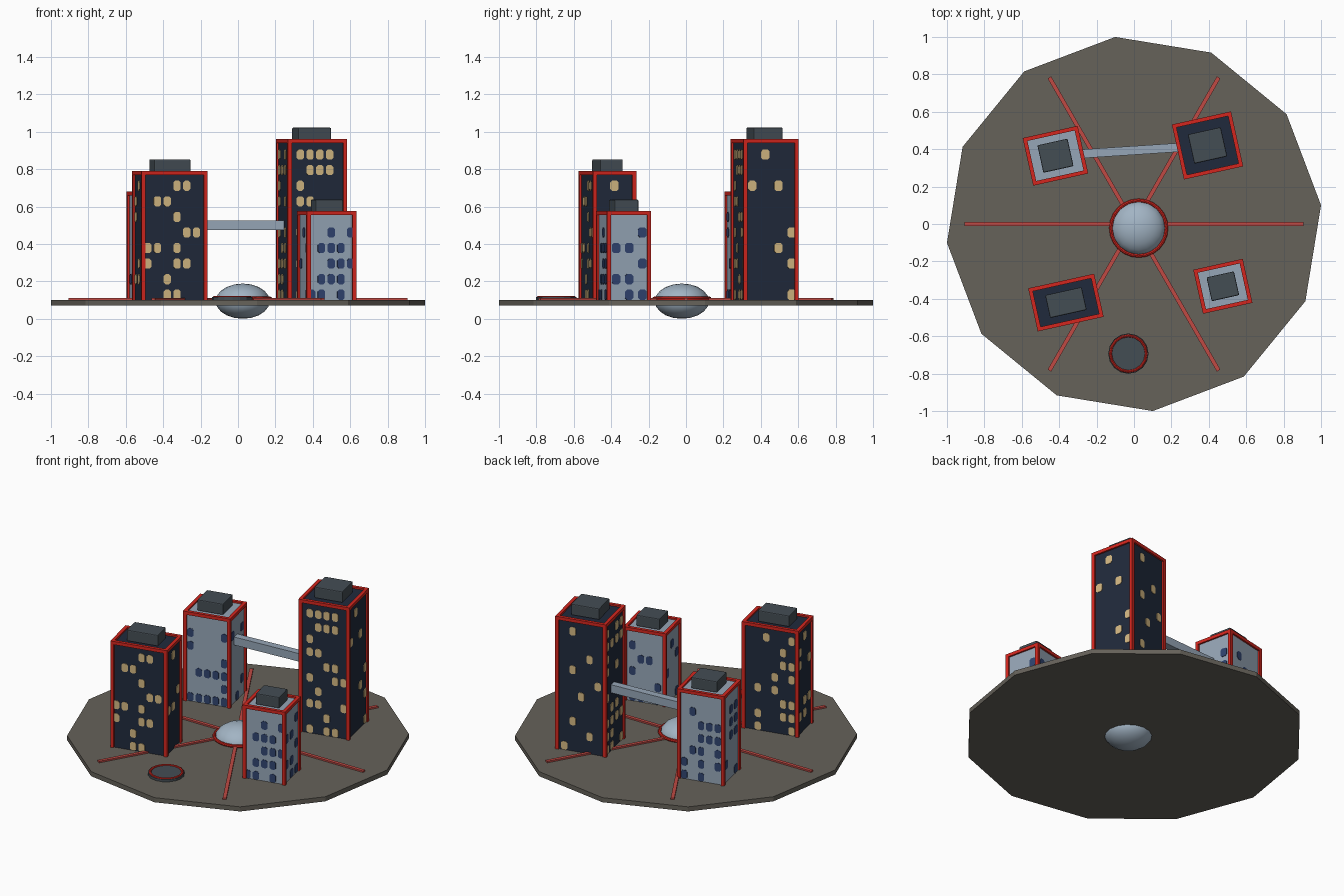
import bpy, bmesh, math, random
from mathutils import Vector, Matrix

if "Cube" in bpy.data.objects:
    bpy.data.objects.remove(bpy.data.objects["Cube"])

random.seed(4)
TURN = math.radians(12.5)
GROUND = 0.10


def mat(name, *rgb):
    m = bpy.data.materials.new(name)
    lin = [((c / 255 + 0.055) / 1.055) ** 2.4 if c > 10 else c / 255 / 12.92 for c in rgb]
    m.diffuse_color = (*lin, 1)
    m.use_nodes = True
    m.node_tree.nodes["Principled BSDF"].inputs["Base Color"].default_value = m.diffuse_color
    return m


RED = mat("trim red", 212, 38, 30)
ROAD = mat("faded road red", 192, 74, 68)
PLATE = mat("warm grey base", 102, 98, 90)
DARK = mat("dark navy wall", 32, 42, 60)
LIGHT = mat("pale blue grey wall", 150, 166, 183)
GLASS = mat("dome blue grey", 162, 180, 196)
ROOF = mat("slate roof", 68, 77, 84)
LIT = mat("lit window", 212, 184, 130)
BLUE = mat("blue window", 48, 68, 112)


def finish(bm, name, material, matrix=Matrix()):
    bmesh.ops.recalc_face_normals(bm, faces=bm.faces)
    me = bpy.data.meshes.new(name)
    bm.to_mesh(me)
    bm.free()
    me.materials.append(material)
    ob = bpy.data.objects.new(name, me)
    ob.matrix_world = matrix
    bpy.context.collection.objects.link(ob)
    return ob


def add_box(bm, c, s):
    bmesh.ops.create_cube(bm, size=1, matrix=Matrix.Translation(c) @ Matrix.Diagonal((*s, 1)))


def box(name, c, s, material, matrix=Matrix(), bevel=0):
    bm = bmesh.new()
    add_box(bm, c, s)
    if bevel:
        bmesh.ops.bevel(bm, geom=bm.edges[:], offset=bevel, segments=2, profile=0.5, affect='EDGES')
    return finish(bm, name, material, matrix)


def disc(name, c, r, h, n, material, phase=0):
    bm = bmesh.new()
    bmesh.ops.create_cone(bm, cap_ends=True, segments=n, radius1=r, radius2=r, depth=h,
                          matrix=Matrix.Translation(c))
    ob = finish(bm, name, material)
    ob.data.transform(Matrix.Rotation(phase, 4, 'Z') if phase else Matrix())
    return ob


def ring(name, c, major, minor, n):
    bpy.ops.mesh.primitive_torus_add(location=c, major_radius=major, minor_radius=minor,
                                     major_segments=n, minor_segments=8)
    ob = bpy.context.object
    ob.name = name
    ob.data.materials.append(RED)
    bpy.ops.object.shade_smooth_by_angle()


# twelve-sided base plate (first cone vertex lies on an axis)
disc("base_plate", (0, 0, 0.085), 1.005, 0.03, 12, PLATE, math.radians(5.74))

# three roads crossing at the centre
for i in range(3):
    box(f"road_{i}", (0, 0, 0.103), (1.81, 0.022, 0.014), ROAD,
        Matrix.Rotation(math.radians(60 * i), 4, 'Z'))

# central dome and its ring
bpy.ops.mesh.primitive_uv_sphere_add(segments=16, ring_count=10, radius=1, location=(0.025, -0.022, 0.094))
dome = bpy.context.object
dome.name = "central_dome"
dome.scale = (0.145, 0.145, 0.094)
dome.data.materials.append(GLASS)
bpy.ops.object.shade_smooth()
ring("dome_ring", (0.025, -0.022, 0.108), 0.148, 0.010, 24)

# landing pad
disc("landing_pad", (-0.03, -0.693, 0.107), 0.108, 0.016, 16, ROOF)
ring("landing_pad_ring", (-0.03, -0.693, 0.114), 0.096, 0.008, 16)


def windows(bm, w, d, top, patterns, density):
    """Rounded window plates on the four walls, on one shared row height."""
    sides = {"front": (0, -1), "right": (1, 0), "back": (0, 1), "left": (-1, 0)}
    rows = int((top - 0.178) / 0.0833) + 1
    for side, (nx, ny) in sides.items():
        n, u = Vector((nx, ny, 0)), Vector((-ny, nx, 0))
        wide, far = (w, d / 2) if ny else (d, w / 2)
        step, a = (0.0535, 0.020) if ny else (0.072, 0.023)
        b = 0.027
        cols = int((wide - 0.06) / step) + 1
        u0 = -step * (cols - 1) / 2
        pat = None
        if side in patterns:
            pat, u0 = patterns[side]
            pat = pat.split()[::-1]
            cols = len(pat[0])
        for r in range(rows):
            for k in range(cols):
                on = pat[r][k] == "X" if pat else random.random() < density
                if not on:
                    continue
                c = n * (far - 0.002) + u * (u0 + k * step) + Vector((0, 0, 0.128 + 0.0833 * r))
                q = 0.010
                outline = [(a, b - q), (a - q, b), (q - a, b), (-a, b - q),
                           (-a, q - b), (q - a, -b), (a - q, -b), (a, q - b)]
                f = bm.faces.new([bm.verts.new(c + u * x + Vector((0, 0, z))) for x, z in outline])
                g = bmesh.ops.extrude_face_region(bm, geom=[f])["geom"]
                bmesh.ops.translate(bm, vec=n * 0.005,
                                    verts=[v for v in g if isinstance(v, bmesh.types.BMVert)])


def tower(name, x, y, w, d, top, wall, glass, roof, patterns, density):
    m = Matrix.Translation((x, y, 0)) @ Matrix.Rotation(TURN, 4, 'Z')
    box(name + "_walls", (0, 0, (top + GROUND) / 2), (w, d, top - GROUND), wall, m)
    # red bars on the upright corners and the roof edge
    bm = bmesh.new()
    t = 0.021
    for s in (-1, 1):
        for q in (-1, 1):
            add_box(bm, (s * w / 2, q * d / 2, (top + GROUND) / 2), (t, t, top - GROUND))
        add_box(bm, (0, s * d / 2, top), (w + t, t, t))
        add_box(bm, (s * w / 2, 0, top), (t, d + t, t))
    finish(bm, name + "_trim", RED, m)
    # roof unit
    box(name + "_roof_unit", (0, 0, top + 0.036), (*roof, 0.072), ROOF, m, 0.006)
    bm = bmesh.new()
    windows(bm, w, d, top, patterns, density)
    finish(bm, name + "_windows", glass, m)


tower("back_left_tower", -0.42, 0.365, 0.28, 0.24, 0.67, LIGHT, BLUE, (0.165, 0.15), {}, 0.4)
tower("back_right_tower", 0.393, 0.42, 0.303, 0.28, 0.95, DARK, LIT, (0.18, 0.16), {
    "front": ("XXXX. .XXX. X.... XX... ..XX. X..XX .X... XX..X ..X.. X.XX.", -0.093),
    "right": (".X.. .... X.X. .... .... ...X ..X. ...X .... ...X", -0.102),
    "back": (".X... ..... ...X. .X... ....X ..X.. ..... .X... ...X. X....", -0.107)}, 0.4)
tower("front_left_tower", -0.364, -0.42, 0.34, 0.215, 0.78, DARK, LIT, (0.20, 0.125), {
    "front": ("...XX. .XX... ...X.. ....XX XX.X.. X..XX. ..X... ..XX..", -0.146)}, 0.35)
tower("front_right_tower", 0.475, -0.333, 0.25, 0.22, 0.565, LIGHT, BLUE, (0.15, 0.13), {
    "front": ("..X.X .XXX. ..XXX .XXX. XX.X.", -0.108),
    "right": ("..X XX. ..X XX. .XX", -0.07)}, 0.4)

# sky bridge between the two back towers
p, q = Vector((-0.28, 0.375, 0.5)), Vector((0.25, 0.41, 0.5))
run = q - p
box("sky_bridge", (0, 0, 0), (run.length, 0.047, 0.052), LIGHT,
    Matrix.Translation((p + q) / 2) @ Matrix.Rotation(math.atan2(run.y, run.x), 4, 'Z'))
